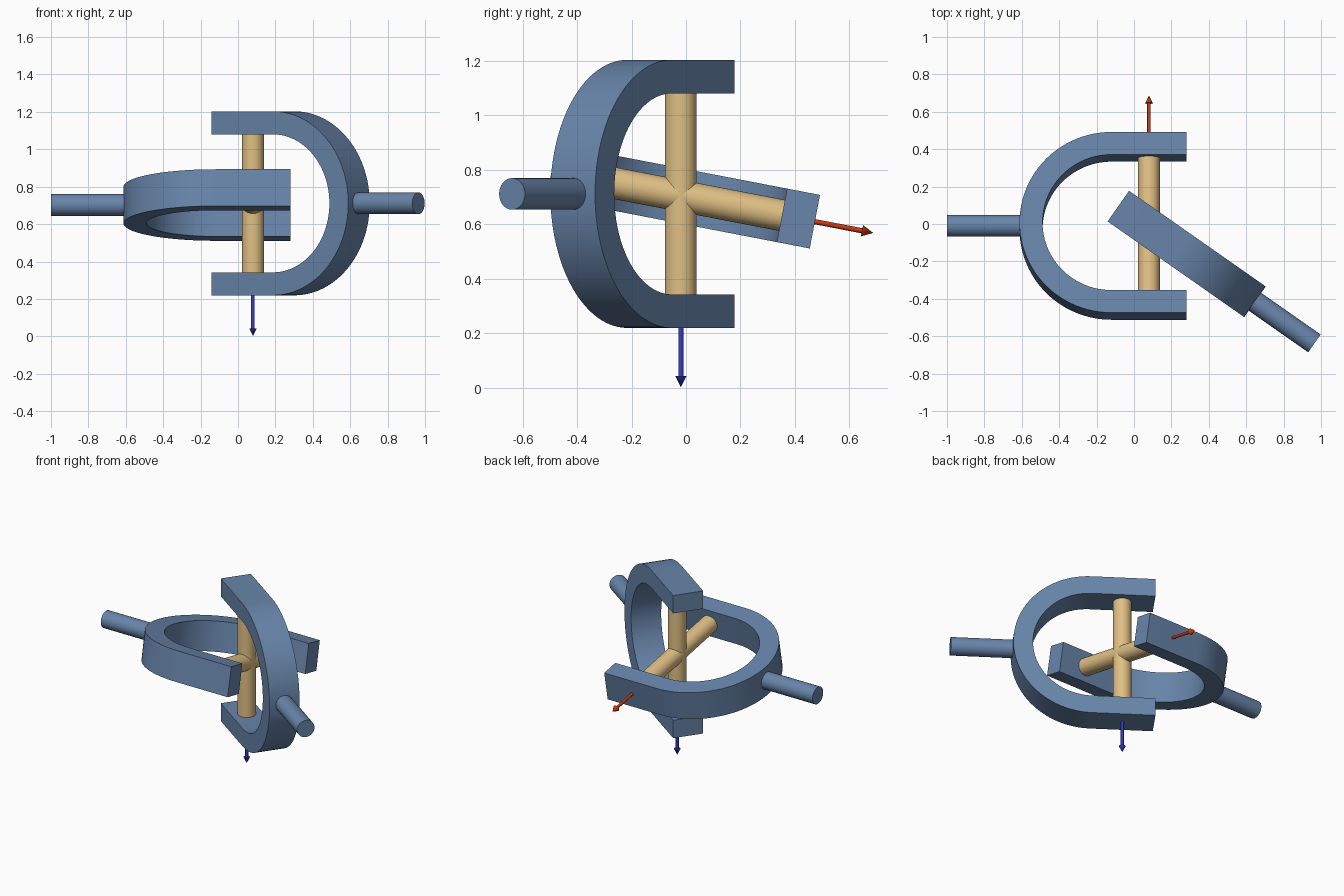
import bpy, bmesh, math
from mathutils import Matrix, Vector

if "Cube" in bpy.data.objects:
    bpy.data.objects.remove(bpy.data.objects["Cube"])


def material(name, r, g, b):
    m = bpy.data.materials.new(name)
    lin = [((c / 255 + 0.055) / 1.055) ** 2.4 for c in (r, g, b)]
    m.diffuse_color = (*lin, 1)
    m.use_nodes = True
    m.node_tree.nodes["Principled BSDF"].inputs["Base Color"].default_value = m.diffuse_color
    return m


STEEL = material("steel_blue", 104, 133, 170)
TAN = material("tan", 224, 192, 132)
RED = material("red", 204, 54, 16)
BLUE = material("blue", 52, 62, 204)

OUTER, INNER, WIDTH = 0.492, 0.369, 0.2   # fork radii and depth
ARM_END, ARC_X = -0.2, 0.2                # fork tip and bend centre along the shaft axis
PIN_R, SHAFT_END, ARROW_END = 0.058, 1.08, 0.71


def finish(name, bm, mat, frame):
    bmesh.ops.recalc_face_normals(bm, faces=bm.faces)
    me = bpy.data.meshes.new(name)
    bm.to_mesh(me)
    bm.free()
    me.materials.append(mat)
    ob = bpy.data.objects.new(name, me)
    bpy.context.collection.objects.link(ob)
    ob.matrix_world = frame
    bpy.ops.object.select_all(action='DESELECT')
    bpy.context.view_layer.objects.active = ob
    ob.select_set(True)
    bpy.ops.object.shade_smooth_by_angle(angle=math.radians(30))
    return ob


def rod(bm, axis, start, end, r1, r2=None, sides=32):
    """Cylinder or cone along a local axis, between two distances."""
    axis = Vector(axis)
    turn = axis.to_track_quat('Z', 'Y').to_matrix().to_4x4()
    bmesh.ops.create_cone(bm, cap_ends=True, segments=sides, radius1=r1,
                          radius2=r1 if r2 is None else r2, depth=end - start,
                          matrix=Matrix.Translation(axis * (start + end) / 2) @ turn)


def fork(name, frame):
    """U-shaped yoke: two straight arms joined by a half ring."""
    n = 48
    angles = [-math.pi / 2 + math.pi * i / n for i in range(n + 1)]

    def outline(r):
        arc = [(ARC_X + r * math.cos(a), r * math.sin(a)) for a in angles]
        return [(ARM_END, -r)] + arc + [(ARM_END, r)]

    bm = bmesh.new()
    rings = []
    for (ox, oy), (ix, iy) in zip(outline(OUTER), outline(INNER)):
        h = WIDTH / 2
        rings.append([bm.verts.new(p) for p in
                      ((ox, oy, -h), (ox, oy, h), (ix, iy, h), (ix, iy, -h))])
    for a, b in zip(rings, rings[1:]):
        for k in range(4):
            j = (k + 1) % 4
            bm.faces.new((a[k], a[j], b[j], b[k]))
    bm.faces.new(rings[0])
    bm.faces.new(rings[-1])
    finish(name, bm, STEEL, frame)


def joint_half(label, centre, shaft_dir, pin_dir, arrow_mat):
    x, y = Vector(shaft_dir), Vector(pin_dir)
    frame = Matrix.Translation(centre) @ Matrix((x, y, x.cross(y))).transposed().to_4x4()
    fork(label + "_yoke", frame)
    # shaft behind the yoke
    bm = bmesh.new()
    rod(bm, (1, 0, 0), 0.62, SHAFT_END, PIN_R)
    finish(label + "_shaft", bm, STEEL, frame)
    # cross pin between the arms
    bm = bmesh.new()
    rod(bm, (0, 1, 0), -INNER - 0.002, INNER + 0.002, PIN_R)
    finish(label + "_cross_pin", bm, TAN, frame)
    # axis arrow leaving one arm
    bm = bmesh.new()
    rod(bm, (0, 1, 0), OUTER - 0.05, ARROW_END - 0.04, 0.0095, sides=16)
    rod(bm, (0, 1, 0), ARROW_END - 0.042, ARROW_END, 0.021, 0, sides=16)
    finish(label + "_axis_arrow", bm, arrow_mat, frame)


roll, bend = math.radians(10.9), math.radians(35)
joint_half("left", (0.08, -0.010, 0.702), (-1, 0, 0),
           (0, math.cos(roll), -math.sin(roll)), RED)
joint_half("right", (0.08, -0.019, 0.711), (math.cos(bend), -math.sin(bend), 0),
           (0, 0, -1), BLUE)
